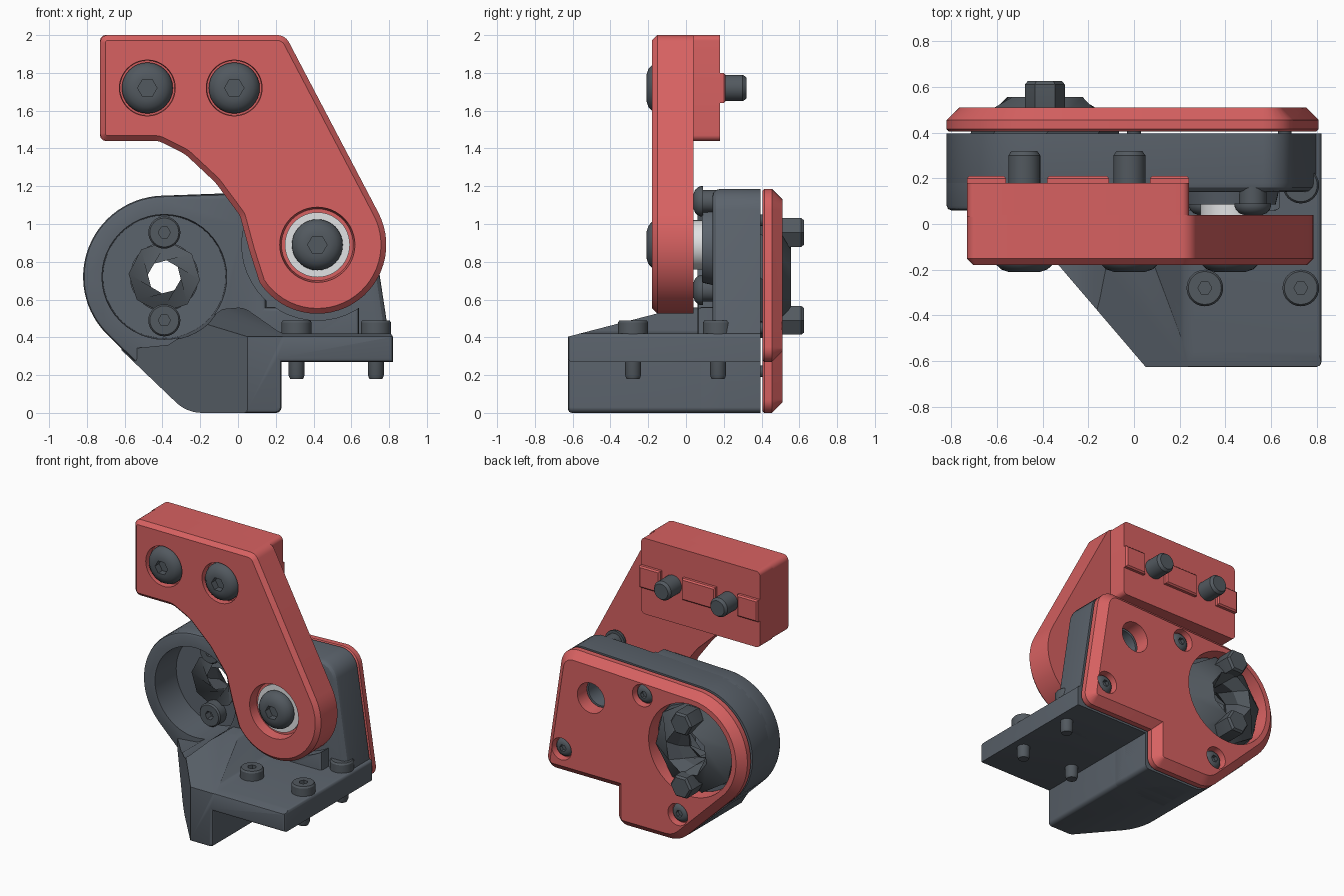
import bpy, bmesh, math
from mathutils import Vector, Matrix

if "Cube" in bpy.data.objects:
    bpy.data.objects.remove(bpy.data.objects["Cube"])


def material(name, color):
    m = bpy.data.materials.new(name)
    m.use_nodes = True
    m.diffuse_color = (*color, 1)
    m.node_tree.nodes["Principled BSDF"].inputs["Base Color"].default_value = (*color, 1)
    return m


RED = material("coral red", (0.68, 0.12, 0.12))
GRAY = material("slate gray", (0.105, 0.125, 0.15))
STEEL = material("dark steel", (0.085, 0.1, 0.115))
WHITE = material("bearing white", (0.75, 0.76, 0.77))
FRONT, BACK, UP = Vector((0, -1, 0)), Vector((0, 1, 0)), Vector((0, 0, 1))


def finish(name, bm, mat):
    bmesh.ops.recalc_face_normals(bm, faces=bm.faces)
    me = bpy.data.meshes.new(name)
    bm.to_mesh(me)
    bm.free()
    if mat:
        me.materials.append(mat)
    ob = bpy.data.objects.new(name, me)
    bpy.context.scene.collection.objects.link(ob)
    return ob


def outline(points):
    """Round each (x, z, radius) corner of a closed profile."""
    out = []
    for i, (x, z, r) in enumerate(points):
        p = Vector((x, z))
        if not r:
            out.append(p)
            continue
        u = (Vector(points[i - 1][:2]) - p).normalized()
        v = (Vector(points[(i + 1) % len(points)][:2]) - p).normalized()
        half = u.angle(v) / 2
        c = p + (u + v).normalized() * r / math.sin(half)
        s, e = p + u * r / math.tan(half) - c, p + v * r / math.tan(half) - c
        out += [c + s.lerp(e, k / 6).normalized() * r for k in range(7)]
    return out


def arc(c, r, a0, a1, n):
    angles = [math.radians(a0 + (a1 - a0) * k / n) for k in range(n + 1)]
    return [(c[0] + r * math.cos(a), c[1] + r * math.sin(a), 0) for a in angles]


def prism(name, points, y0, y1, mat, front=0, back=0, segments=1):
    """Extrude an x-z profile along y, optionally bevelling either cap."""
    bm = bmesh.new()
    pts = outline(points)
    a = [bm.verts.new((p.x, y0, p.y)) for p in pts]
    b = [bm.verts.new((p.x, y1, p.y)) for p in pts]
    bm.faces.new(a)
    bm.faces.new(b[::-1])
    for i in range(len(pts)):
        bm.faces.new((a[i - 1], b[i - 1], b[i], a[i]))
    bmesh.ops.recalc_face_normals(bm, faces=bm.faces)
    for y, size in ((y0, front), (y1, back)):
        if size:
            rim = [e for e in bm.edges if all(abs(v.co.y - y) < 1e-5 for v in e.verts)]
            bmesh.ops.bevel(bm, geom=rim, offset=size, segments=segments,
                            profile=0.5, affect='EDGES', clamp_overlap=False)
    return finish(name, bm, mat)


def box(name, x0, x1, y0, y1, z0, z1, mat, **kw):
    return prism(name, [(x0, z0, 0), (x1, z0, 0), (x1, z1, 0), (x0, z1, 0)], y0, y1, mat, **kw)


def lathe(name, rings, pos, axis, mat, n=32, closed=False):
    """Revolve (radius, height, twist) rings around an axis."""
    bm = bmesh.new()
    rot = UP.rotation_difference(axis).to_matrix().to_4x4()
    loops = []
    for r, t, *tw in rings:
        off = math.radians(tw[0]) if tw else 0
        loops.append([bm.verts.new((r * math.cos(off + math.tau * k / n),
                                    r * math.sin(off + math.tau * k / n), t)) for k in range(n)])
    pairs = list(zip(loops, loops[1:])) + ([(loops[-1], loops[0])] if closed else [])
    for a, b in pairs:
        for k in range(n):
            bm.faces.new((a[k - 1], a[k], b[k], b[k - 1]))
    if not closed:
        bm.faces.new(loops[0])
        bm.faces.new(loops[-1])
    bmesh.ops.transform(bm, matrix=Matrix.Translation(pos) @ rot, verts=bm.verts)
    return finish(name, bm, mat)


def cut(ob, tool):
    mod = ob.modifiers.new("cut", 'BOOLEAN')
    mod.operation, mod.solver, mod.object = 'DIFFERENCE', 'EXACT', tool
    dg = bpy.context.evaluated_depsgraph_get()
    me = bpy.data.meshes.new_from_object(ob.evaluated_get(dg))
    ob.modifiers.clear()
    ob.data = me
    bpy.data.objects.remove(tool)


def bore(ob, x, z, r, y0, y1, r1=None):
    cut(ob, lathe("bore", [(r, y0), (r1 or r, y1)], (x, 0, z), BACK, None, 48))


def slice_off(ob, co, no):
    bm = bmesh.new()
    bm.from_mesh(ob.data)
    bmesh.ops.bisect_plane(bm, geom=bm.verts[:] + bm.edges[:] + bm.faces[:],
                           plane_co=co, plane_no=no, clear_outer=True)
    bmesh.ops.holes_fill(bm, edges=[e for e in bm.edges if e.is_boundary], sides=0)
    bmesh.ops.recalc_face_normals(bm, faces=bm.faces)
    bm.to_mesh(ob.data)
    bm.free()


def bolt(name, pos, axis, r, h, shank, length, dome=False):
    if dome:
        head = [(r, 0), (r, h * .25), (r * .93, h * .55), (r * .75, h * .85), (r * .5, h)]
    else:
        head = [(r, 0), (r, h * .85), (r * .9, h)]
    tip = [(shank * .8, -length), (shank, -length + .02), (shank, 0)]
    ob = lathe(name, tip + head, pos, axis, STEEL)
    cut(ob, lathe("socket", [(r * .38, h * .35), (r * .38, h * 2)], pos, axis, None, 6))


PIVOT, RING = (0.42, 0.89), (-0.39, 0.72)
px, pz = PIVOT
rx, rz = RING

# Swinging arm with thick clamp block
arm_profile = ([(-.73, 1.44, .04), (-.73, 2, .04), (.25, 2, .07)] + arc(PIVOT, .365, 28, -147, 28)
               + [(.06, .86, .2), (.01, 1.045, .1), (-.12, 1.22, .2), (-.28, 1.37, .2), (-.42, 1.44, .1)])
arm = prism("arm", arm_profile, -.18, .04, RED, front=.028)
clamp = prism("clamp_block", [(-.73, 1.44, .03), (.24, 1.44, .03), (.24, 2, .03), (-.73, 2, .03)],
              .03, .18, RED)
for x0, x1 in ((-.73, -.56), (-.38, -.11), (.07, .24)):
    box("clamp_pad", x0, x1, .17, .21, 1.64, 1.8, RED, back=.01)
for x in (-.48, -.02):
    bore(arm, x, 1.72, .155, -.3, -.13, .145)
    bolt("clamp_bolt", (x, -.135, 1.72), FRONT, .135, .075, .07, .455, True)

# Pivot bearing and bolt
bore(arm, px, pz, .215, -.3, -.11, .19)
lathe("bearing", [(.172, -.125), (.172, .03), (.13, .03), (.13, .09)], (px, 0, pz), BACK, WHITE, 48)
bolt("pivot_bolt", (px, -.135, pz), FRONT, .135, .075, .07, .45, True)
lathe("pivot_boss", [(.2, .085), (.22, .17)], (px, 0, pz), BACK, GRAY, 48)

# Housing rear wall and front ring layer
foot = [(-.27, 0, .2), (.23, 0, .03), (.23, .27, 0)]
ring_arc = arc(RING, .43, 92, 224, 28)
body_profile = ring_arc + [(-.27, 0, .2), (.23, 0, .07), (.23, .27, 0), (.82, .27, .07), (.68, 1.19, .13)]
wall = prism("housing_wall", body_profile, .14, .395, GRAY, front=.04, segments=3)
front_profile = ring_arc + foot + [(.64, .27, 0), (.64, .56, 0), (.15, .56, 0), (.15, 1.165, 0)]
shell = prism("housing_ring", front_profile, .06, .2, GRAY, front=.02, segments=2)

# Base foot and mounting shelf
base_profile = foot + [(.82, .27, 0), (.82, .42, .02), (.23, .42, .1), (.03, .56, .1),
                       (-.08, .55, 0), (-.37, .36, 0), (-.62, .335, 0)]
base = prism("base", base_profile, -.625, .395, GRAY, front=.02, segments=2)
slice_off(base, (-.33, -.18, 0), (-.76, -.65, 0))
slice_off(base, (0, -.6, .41), (0, -.26, 1))

# Ring recess and arm clearance
for part, floor in ((base, .3), (shell, .3), (wall, .3)):
    bore(part, rx, rz, .35, -.8, floor, .325)
bore(wall, rx, rz, .18, .2, .5)
for part in (base, shell):
    bore(part, px, pz, .4, -.8, .145)
bore(wall, px, pz, .1, .22, .5)

# Back cover with openings
cover = prism("back_cover", body_profile, .405, .51, RED, front=.01, back=.055)
bore(cover, rx, rz, .325, .3, .6, .345)
bore(cover, px, pz, .1, .3, .6, .115)
for x, z in ((0, 1.02), (.66, .45), (-.29, .22)):
    bore(cover, x, z, .075, .46, .6, .09)
    bolt("cover_screw", (x, .455, z), BACK, .068, .04, .03, .1, True)

# Faceted rotor with through bolts and nuts
lathe("rotor", [(.325, .39), (.325, .45, 10), (.17, .555, 32), (.125, .47, 50), (.12, .36, 72), (.19, .285, 95)],
      (rx, 0, rz), BACK, STEEL, 8, closed=True)
for z in (.49, .955):
    bolt("rotor_bolt", (rx, .3, z), FRONT, .085, .08, .045, .3)
    lathe("rotor_nut", [(.08, .46), (.088, .48), (.088, .61), (.075, .625)], (rx, 0, z), BACK, STEEL, 6)

# Stop screws behind the arm and shelf bolts
for x, z in ((.52, 1.12), (.32, .65)):
    bolt("stop_screw", (x, .09, z), FRONT, .08, .05, .06, .1, True)
for x, y in ((.31, -.28), (.73, -.28), (.73, .17)):
    bolt("shelf_bolt", (x, y, .41), UP, .08, .08, .043, .23)

# Smooth rounded surfaces, keep hard edges
for ob in bpy.context.scene.collection.all_objects:
    if ob.type == 'MESH':
        ob.data.shade_smooth()
        ob.data.set_sharp_from_angle(angle=math.radians(28))
